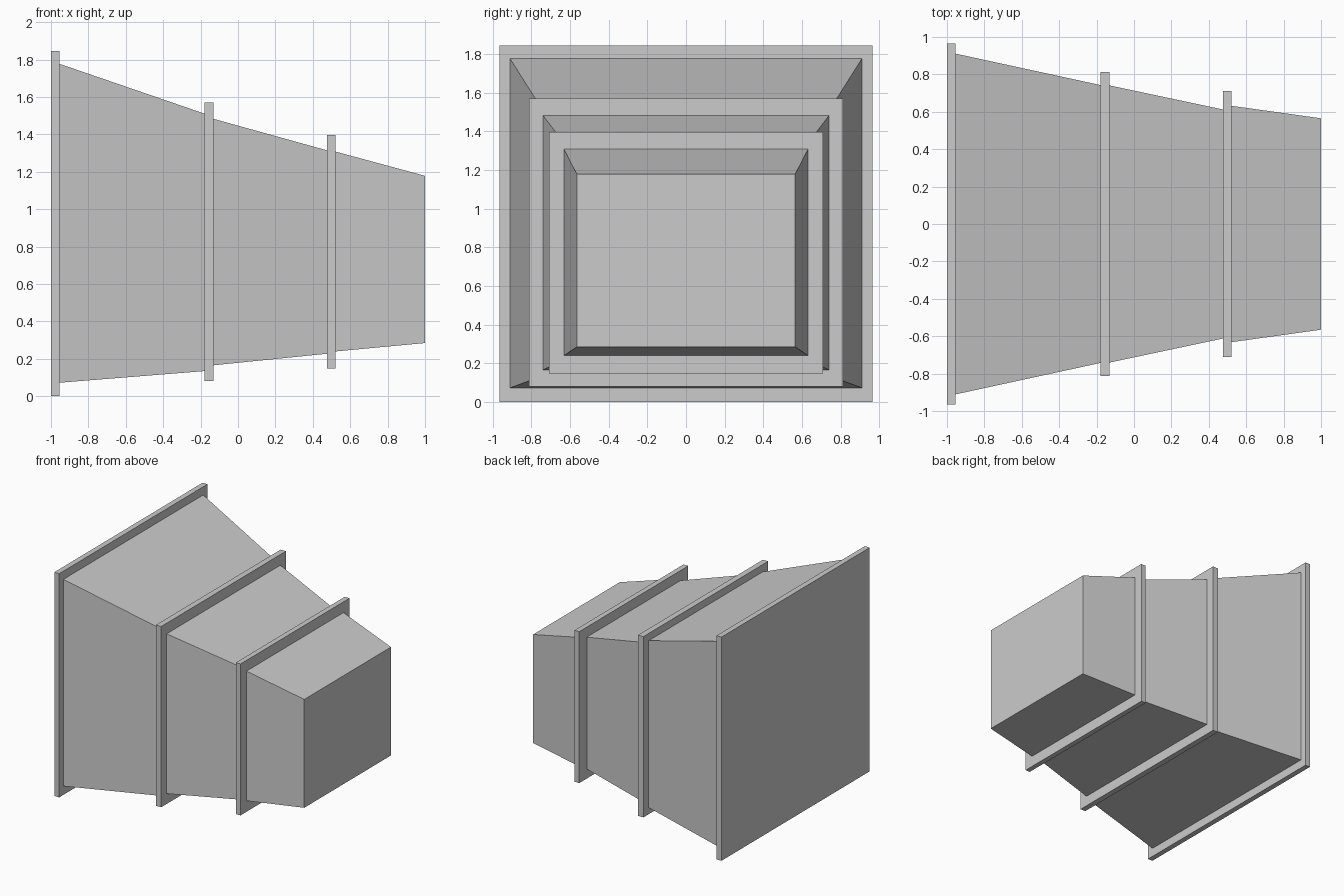
import bpy
import bmesh

if "Cube" in bpy.data.objects:
    bpy.data.objects.remove(bpy.data.objects["Cube"])


def rect_loft(name, start, end):
    """Closed block between two rectangles, each (x, half width, z low, z high)."""
    bm = bmesh.new()
    rings = [[bm.verts.new(p) for p in ((x, -w, lo), (x, w, lo), (x, w, hi), (x, -w, hi))]
             for x, w, lo, hi in (start, end)]
    a, b = rings
    bm.faces.new(a)
    bm.faces.new(b)
    for i in range(4):
        j = (i + 1) % 4
        bm.faces.new((a[i], a[j], b[j], b[i]))
    bmesh.ops.recalc_face_normals(bm, faces=bm.faces)
    mesh = bpy.data.meshes.new(name)
    bm.to_mesh(mesh)
    bm.free()
    obj = bpy.data.objects.new(name, mesh)
    bpy.context.collection.objects.link(obj)
    return obj


# Flat rectangular flanges: x from, x to, half width, z low, z high
flanges = {
    "rear_flange": (-1.0, -0.955, 0.966, 0.005, 1.845),
    "middle_flange": (-0.18, -0.132, 0.813, 0.08, 1.571),
    "front_flange": (0.477, 0.52, 0.71, 0.148, 1.397),
}
for name, (x0, x1, w, lo, hi) in flanges.items():
    lo = 0.0 if name == "rear_flange" else lo
    rect_loft(name, (x0, w, lo, hi), (x1, w, lo, hi))

# Tapered duct sections between the flanges
rect_loft("large_section", (-0.955, 0.911, 0.072, 1.777), (-0.18, 0.743, 0.134, 1.511))
rect_loft("middle_section", (-0.132, 0.741, 0.165, 1.483), (0.477, 0.612, 0.227, 1.314))
rect_loft("small_section", (0.52, 0.632, 0.239, 1.308), (1.0, 0.565, 0.284, 1.178))
